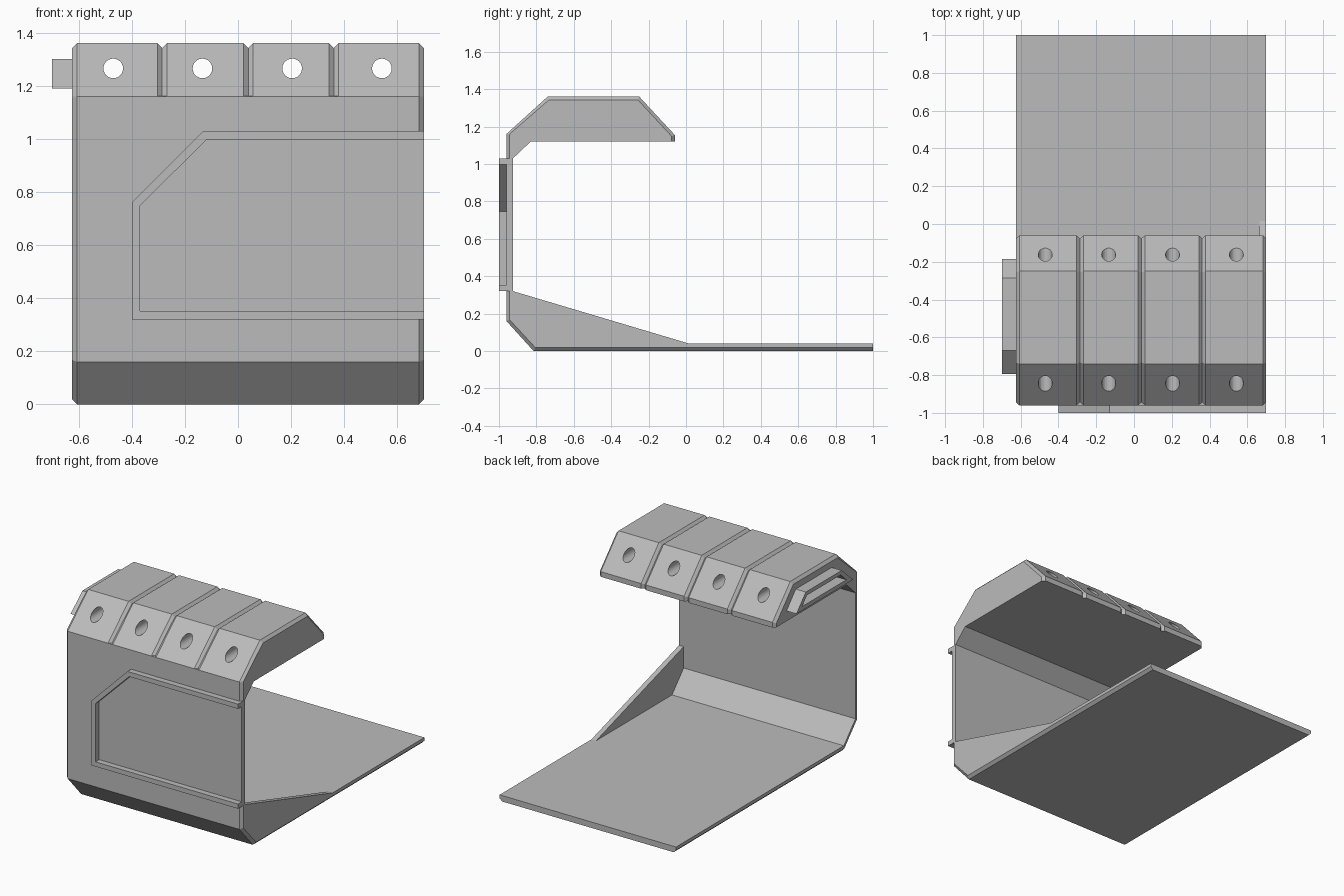
import bpy
import bmesh
from math import radians
from mathutils import Matrix, Vector

cube = bpy.data.objects.get("Cube")
if cube:
    bpy.data.objects.remove(cube, do_unlink=True)

grey = bpy.data.materials.new("plain grey")
grey.use_nodes = True
COLOR = (0.5, 0.5, 0.5, 1)
grey.diffuse_color = COLOR
grey.node_tree.nodes["Principled BSDF"].inputs["Base Color"].default_value = COLOR


def finish(bm, name):
    bmesh.ops.recalc_face_normals(bm, faces=bm.faces)
    mesh = bpy.data.meshes.new(name)
    bm.to_mesh(mesh)
    bm.free()
    mesh.materials.append(grey)
    obj = bpy.data.objects.new(name, mesh)
    bpy.context.collection.objects.link(obj)
    return obj


def loft(name, rings, closed=False):
    """Skin a row of point rings; cap the ends, or join last to first."""
    bm = bmesh.new()
    loops = [[bm.verts.new(p) for p in ring] for ring in rings]
    pairs = list(zip(loops, loops[1:]))
    if closed:
        pairs.append((loops[-1], loops[0]))
    else:
        bm.faces.new(loops[0])
        bm.faces.new(loops[-1])
    for a, b in pairs:
        for i in range(len(a)):
            j = (i + 1) % len(a)
            bm.faces.new((a[i], a[j], b[j], b[i]))
    return finish(bm, name)


def prism(name, x0, x1, pts):
    return loft(name, [[(x, y, z) for y, z in pts] for x in (x0, x1)])


# Side profile: outer skin and its inset copy, then the inner skin
LOWER = [(1, 0), (-.815, 0), (-.96, .16), (-.96, 1.16)]
LOWER_IN = [(1, .018), (-.805, .018), (-.943, .167), (-.943, 1.152)]
UPPER = [(-.959, 1.161), (-.74, 1.36), (-.25, 1.36), (-.06, 1.155), (-.06, 1.12)]
UPPER_IN = [(-.942, 1.161), (-.733, 1.342), (-.257, 1.342), (-.077, 1.148), (-.077, 1.12)]
INNER = [(-.83, 1.12), (-.925, 1.03), (-.925, .175), (-.80, .04), (1, .04)]

LEFT, RIGHT, C = .70, -.625, .018
full, grooved, end = LOWER + UPPER, LOWER + UPPER_IN, LOWER_IN + UPPER_IN
stations = [(RIGHT, end), (RIGHT + C, full)]
for x in (-.286, .039, .361):
    stations += [(x - C, full), (x, grooved), (x + C, full)]
stations += [(LEFT - C, full), (LEFT, end)]

# Main shell: floor, front wall and grooved hood in one bent section
shell = loft("shell", [[(x, y, z) for y, z in prof + INNER] for x, prof in stations])

# Holes through the hood, one per segment
bm = bmesh.new()
for x in (-.47, -.134, .204, .542):
    bmesh.ops.create_cone(
        bm, cap_ends=True, segments=24, radius1=.037, radius2=.037, depth=1.4,
        matrix=Matrix.Translation((x, -.5, 1.265)) @ Matrix.Rotation(radians(90), 4, "X"))
cutter = finish(bm, "hole_cutter")
cutter.hide_render = True
mod = shell.modifiers.new("holes", "BOOLEAN")
mod.object = cutter
mod.solver = "EXACT"
bpy.context.view_layer.objects.active = shell
bpy.ops.object.modifier_apply(modifier=mod.name)
bpy.data.objects.remove(cutter, do_unlink=True)

# Triangular side brace between wall and floor
prism("side_brace", .665, LEFT, [(-.925, .32), (.015, .04), (-.80, .04), (-.925, .175)])

# Square fill of the wall edge between the frame rails
loft("wall_edge_fill", [[(LEFT - C, -.96, z), (LEFT, -.96, z), (LEFT, -.943, z)]
                        for z in (.32, 1.03)])

# Raised frame on the front wall, open at the left edge
outline = [(.70, .32), (-.40, .32), (-.40, .76), (-.13, 1.03), (.70, 1.03)]
inside = [(.70, .352), (-.37, .352), (-.37, .747), (-.117, .998), (.70, .998)]
loft("front_frame", [[(a, -1, b), (a, -.955, b), (c, -.955, d), (c, -1, d)]
                     for (a, b), (c, d) in zip(outline, inside)])

# Grab handle: closed trapezoid loop on the right side of the hood
outer = [(-.795, 1.19), (-.67, 1.30), (-.285, 1.30), (-.185, 1.19)]
inner = [(-.72, 1.217), (-.66, 1.273), (-.297, 1.273), (-.245, 1.217)]
loft("handle", [[(-.70, *o), (-.62, *o), (-.62, *i), (-.70, *i)]
                for o, i in zip(outer, inner)], closed=True)
